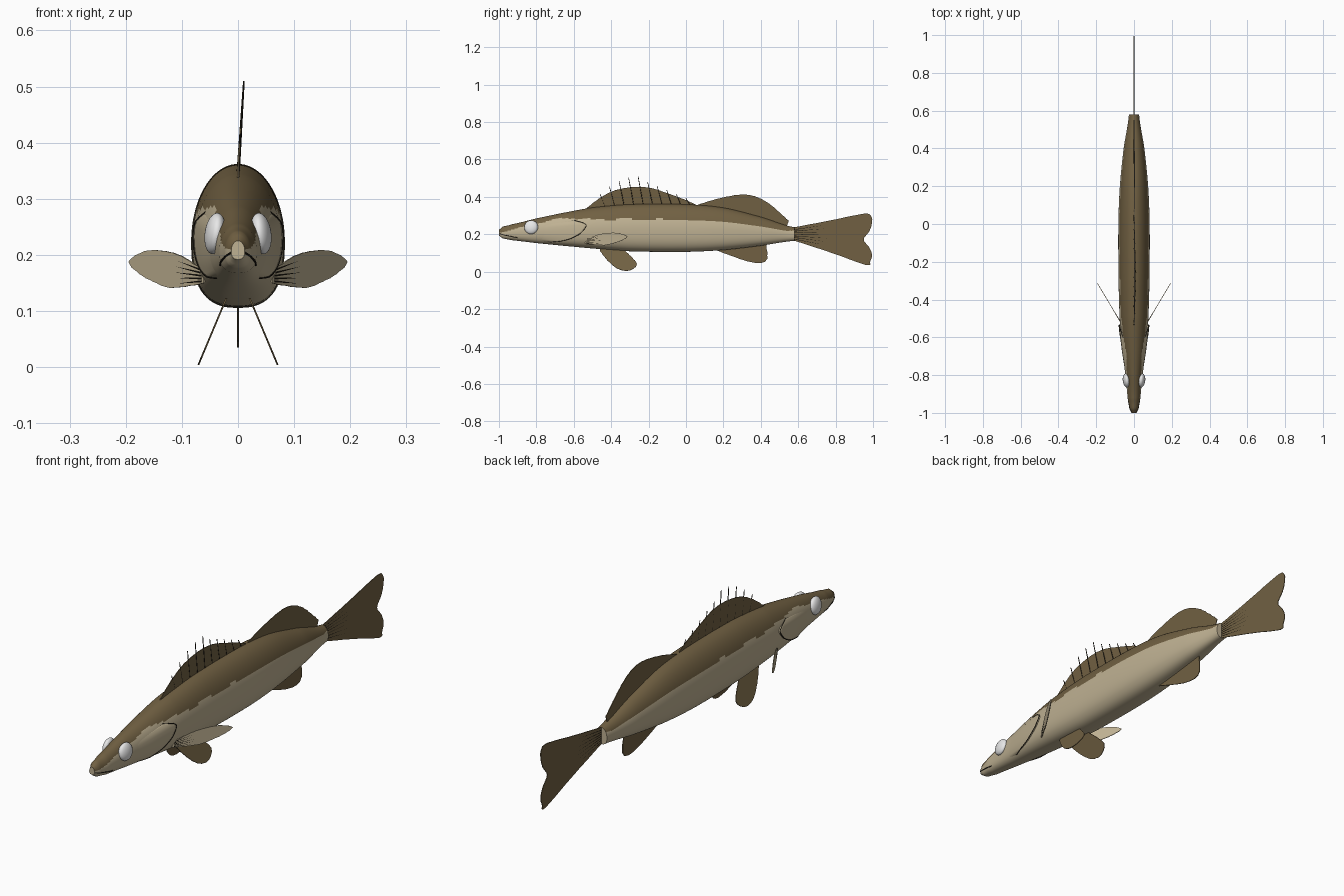
import bpy, math
from mathutils import Vector

cube = bpy.data.objects.get("Cube")
if cube:
    bpy.data.objects.remove(cube, do_unlink=True)


def material(name, colour):
    mat = bpy.data.materials.new(name)
    mat.use_nodes = True
    mat.diffuse_color = (*colour, 1)
    bsdf = mat.node_tree.nodes["Principled BSDF"]
    bsdf.inputs["Base Color"].default_value = (*colour, 1)
    bsdf.inputs["Roughness"].default_value = 0.7
    return mat


BROWN = material("olive_brown", (0.165, 0.118, 0.055))
TAN = material("pale_tan", (0.52, 0.44, 0.29))
DARK = material("dark_ray", (0.02, 0.016, 0.01))
WHITE = material("eye_white", (0.8, 0.8, 0.8))


def catmull(rows, i, t):
    """Smooth point between rows i and i + 1."""
    p = [Vector(rows[max(0, min(len(rows) - 1, i + k))]) for k in (-1, 0, 1, 2)]
    return 0.5 * (2 * p[1] + (p[2] - p[0]) * t
                  + (2 * p[0] - 5 * p[1] + 4 * p[2] - p[3]) * t * t
                  + (3 * p[1] - p[0] - 3 * p[2] + p[3]) * t ** 3)


def at(rows, y):
    """Table row at position y, found by its first column."""
    i = 0
    while i < len(rows) - 2 and y > rows[i + 1][0]:
        i += 1
    return catmull(rows, i, (y - rows[i][0]) / (rows[i + 1][0] - rows[i][0]))


def add_mesh(name, verts, faces, mats, smooth=True):
    mesh = bpy.data.meshes.new(name)
    mesh.from_pydata([tuple(v) for v in verts], [], faces)
    for mat in mats:
        mesh.materials.append(mat)
    obj = bpy.data.objects.new(name, mesh)
    bpy.context.collection.objects.link(obj)
    if smooth:
        finish(obj)
    return obj


def finish(obj, convert=False):
    bpy.ops.object.select_all(action="DESELECT")
    obj.select_set(True)
    bpy.context.view_layer.objects.active = obj
    if convert:
        bpy.ops.object.convert(target="MESH")
    bpy.ops.object.shade_smooth_by_angle(angle=math.radians(40))


# Body stations: y, belly z, back z, half width
STATIONS = [(-1, .192, .225, .012), (-.98, .178, .241, .022), (-.93, .168, .254, .033),
            (-.8, .153, .285, .046), (-.65, .138, .316, .064), (-.5, .124, .343, .076),
            (-.3, .109, .36, .082), (0, .106, .36, .083), (.2, .116, .342, .075),
            (.4, .139, .293, .055), (.58, .165, .238, .027)]
# Height of the colour border along the body
BORDER = [(-1, .212), (-.9, .232), (-.78, .262), (-.65, .285), (-.5, .28), (-.2, .281),
          (.1, .272), (.3, .255), (.58, .217)]


def skin(y, angle, lift=0.0):
    """Point on the body surface: round back, squarer belly."""
    _, low, high, width = at_station(y)
    mid = low + 0.46 * (high - low)
    c, s = math.cos(angle), math.sin(angle)
    if s < 0:
        c = math.copysign(abs(c) ** 0.77, c)
        s = -abs(s) ** 0.77
    return Vector(((width + lift) * c, y, mid + ((high - mid if s > 0 else mid - low) + lift) * s))


ROWS4 = [Vector(r) for r in STATIONS]


def at_station(y):
    return at(ROWS4, y)


def build_body():
    rings, sides = 130, 72
    verts, faces = [], []
    for i in range(rings + 1):
        t = i / rings
        y = -1 + 1.58 * t ** 1.15
        verts += [skin(y, math.tau * (k + 0.5) / sides) for k in range(sides)]
    for i in range(rings):
        for k in range(sides):
            a, b = i * sides + k, i * sides + (k + 1) % sides
            faces.append((a, b, b + sides, a + sides))
    faces.append(tuple(reversed(range(sides))))
    faces.append(tuple(range(rings * sides, (rings + 1) * sides)))
    body = add_mesh("body", verts, [f[::-1] for f in faces], [TAN, BROWN])
    # Dark back above a gently waving border
    for poly in body.data.polygons:
        y, z = poly.center.y, poly.center.z
        wave = 0.003 * math.sin(34 * y)
        poly.material_index = int(z > at(BORDER, y)[1] + wave)


def lines(name, paths, radius, mat=DARK):
    """Thin tapering rods, each along a list of points."""
    curve = bpy.data.curves.new(name, "CURVE")
    curve.dimensions = "3D"
    curve.bevel_depth = radius
    curve.bevel_resolution = 1
    curve.use_fill_caps = True
    curve.materials.append(mat)
    for path in paths:
        spline = curve.splines.new("POLY")
        spline.points.add(len(path) - 1)
        for k, p in enumerate(path):
            spline.points[k].co = (*p, 1)
            spline.points[k].radius = 1 - 0.5 * k / (len(path) - 1) if len(path) == 2 else 1
    obj = bpy.data.objects.new(name, curve)
    bpy.context.collection.objects.link(obj)
    finish(obj, convert=True)


def fin(name, base, edge, place, mat=BROWN, scallop=0.02):
    """Thin plate: two root points plus a smoothed, scalloped free edge."""
    centre = sum((Vector(p) for p in edge), Vector((0, 0))) / len(edge)
    outline = [Vector(p) for p in base]
    for i in range(len(edge) - 1):
        for k in range(4):
            p = catmull(edge, i, k / 4)
            outline.append(p.lerp(centre, scallop if k % 2 else 0))
    outline.append(Vector(edge[-1]))
    obj = add_mesh(name, [place(*p) for p in outline], [tuple(range(len(outline)))], [mat], False)
    solid = obj.modifiers.new("thickness", "SOLIDIFY")
    solid.thickness = 0.003
    solid.offset = 0


def upright(y, z):
    return Vector((0.07 * max(0, z - 0.36), y, z))


build_body()

# Fins on the centre line
fin("front_dorsal_fin", [(.07, .33), (-.56, .31)],
    [(-.53, .342), (-.46, .395), (-.38, .435), (-.28, .453), (-.19, .448), (-.1, .42),
     (0, .383), (.07, .35)], upright, scallop=.01)
fin("rear_dorsal_fin", [(.53, .22), (.03, .33)],
    [(.04, .35), (.12, .377), (.21, .4), (.3, .413), (.37, .403), (.44, .368), (.5, .318),
     (.55, .272)], upright)
fin("tail_fin", [(.565, .168), (.565, .235)],
    [(.58, .238), (.76, .272), (.95, .31), (.99, .297), (.995, .262), (.98, .215),
     (.95, .172), (.98, .13), (.995, .09), (.985, .055), (.965, .035), (.78, .1), (.58, .165)],
    upright, scallop=.006)
fin("anal_fin", [(.43, .17), (.16, .14)],
    [(.16, .115), (.24, .085), (.33, .055), (.4, .046), (.435, .07), (.43, .14)], upright)

# Dorsal spines and tail rays
spines = []
for k in range(10):
    y = -.46 + .051 * k
    tip = .4 + .11 * math.sin(math.pi * (k + .4) / 8.5) if k < 5 else .51 - .021 * (k - 3.5)
    spines.append([upright(y + .03, .34), upright(y, tip)])
lines("dorsal_spines", spines, .0032)
lines("tail_rays", [[upright(.57, .2 + .008 * k), upright(.8 - .012 * abs(k), .195 + .019 * k)]
                    for k in range(-3, 4)], .0026)

# Paired parts
for side, s in (("left", 1), ("right", -1)):

    def pelvic(y, z):
        return Vector((s * (.024 + .42 * (.115 - z)), y, z))

    def pectoral(x, z):
        return Vector((s * x, -.53 + 1.68 * (x - .065), z))

    fin(side + "_pelvic_fin", [(-.34, .125), (-.46, .125)],
        [(-.46, .11), (-.42, .06), (-.37, .018), (-.32, .004), (-.28, .016), (-.262, .042),
         (-.29, .078), (-.33, .115)], pelvic)
    fin(side + "_pectoral_fin", [(.06, .15), (.06, .175)],
        [(.075, .182), (.1, .198), (.13, .207), (.165, .207), (.194, .188), (.175, .166),
         (.15, .152), (.12, .141), (.075, .146)], pectoral, TAN)
    lines(side + "_pectoral_rays", [[pectoral(.064, .163 + .005 * k),
                                     pectoral(.122 - .004 * abs(k), .17 + .011 * k)]
                                    for k in range(-2, 3)], .0026)

    # Gill cover: a lifted patch of skin with a curved rear edge
    rear = [(0, -.73), (.35, -.615), (.75, -.532), (1, -.6)]
    n = 18
    verts, faces, rim = [], [], []
    for j in range(n + 1):
        v = j / n
        angle = math.radians(-52 + 84 * v)
        end = at(rear, v)[1]
        for i in range(n + 1):
            u = i / n
            p = skin(-.79 + (end + .79) * u, angle, -.001 + .007 * u * min(1, 6 * v, 6 - 6 * v))
            verts.append((s * p.x, p.y, p.z))
        rim.append(verts[-1])
    for j in range(n):
        for i in range(n):
            a = j * (n + 1) + i
            quad = (a, a + 1, a + n + 2, a + n + 1)
            faces.append(quad if s > 0 else quad[::-1])
    cover = add_mesh(side + "_gill_cover", verts, faces, [TAN])
    solid = cover.modifiers.new("thickness", "SOLIDIFY")
    solid.thickness = 0.006
    solid.offset = -1
    lines(side + "_gill_edge", [rim], .0018)

    # Mouth slit
    slit = []
    for k in range(9):
        p = skin(-.998 + .012 * k, math.radians(-8 - 3 * k), .0005)
        slit.append((s * p.x, p.y, p.z))
    lines(side + "_mouth_line", [slit], .0018)

    # Eye
    bpy.ops.mesh.primitive_uv_sphere_add(segments=32, ring_count=20, radius=1,
                                         location=(s * .041, -.828, .238))
    eye = bpy.context.object
    eye.name = side + "_eye"
    eye.scale = (.018, .037, .037)
    eye.rotation_euler = (0, s * math.radians(-8), s * math.radians(-6))
    eye.data.materials.append(WHITE)
    finish(eye)
